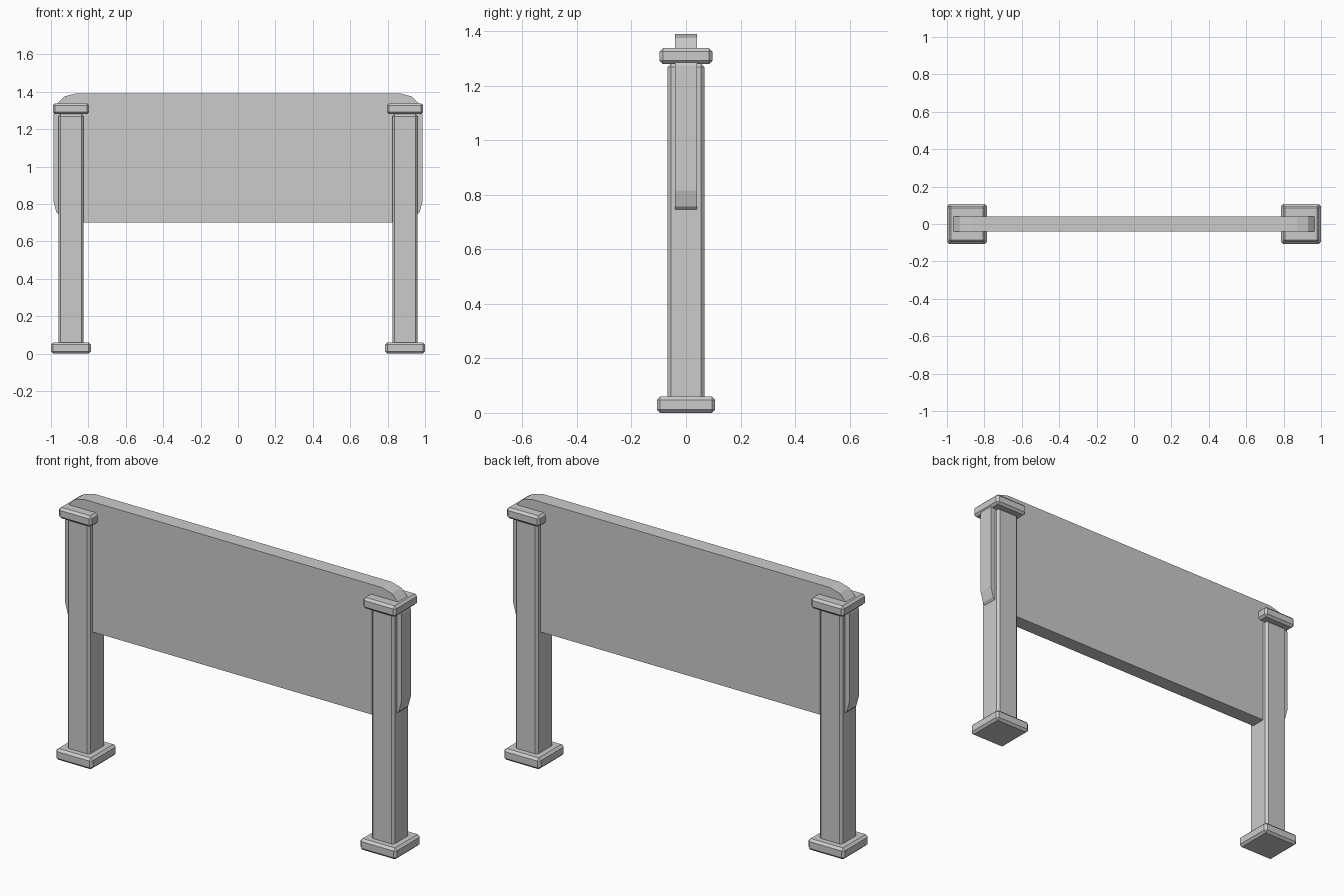
import bpy
from math import sin, cos, pi

old = bpy.data.objects.get("Cube")
if old:
    bpy.data.objects.remove(old, do_unlink=True)

grey = bpy.data.materials.new("light_grey")
grey.use_nodes = True
colour = (0.6, 0.6, 0.6, 1)
grey.diffuse_color = colour
grey.node_tree.nodes["Principled BSDF"].inputs["Base Color"].default_value = colour


def add_mesh(name, verts, faces):
    mesh = bpy.data.meshes.new(name)
    mesh.from_pydata(verts, [], faces)
    mesh.materials.append(grey)
    obj = bpy.data.objects.new(name, mesh)
    bpy.context.collection.objects.link(obj)
    return obj


def prism(name, outline, half_depth):
    """Extrude an x-z outline (counter-clockwise from the front) along y."""
    n = len(outline)
    verts = [(x, y, z) for y in (-half_depth, half_depth) for x, z in outline]
    faces = [tuple(range(n)), tuple(reversed(range(n, 2 * n)))]
    faces += [(i, i + n, (i + 1) % n + n, (i + 1) % n) for i in range(n)]
    return add_mesh(name, verts, faces)


def chamfered_block(name, x, half, z0, z1):
    """Square block with a single-step chamfer on every edge."""
    outline = [(x - half, z0), (x + half, z0), (x + half, z1), (x - half, z1)]
    obj = prism(name, outline, half)
    bevel = obj.modifiers.new("chamfer", "BEVEL")
    bevel.width = 0.012
    bevel.segments = 1
    return obj


# Posts with foot and cap on both sides
for side, x in (("left", 0.893), ("right", -0.893)):
    chamfered_block(side + "_foot", x, 0.107, 0, 0.06)
    chamfered_block(side + "_post", x, 0.067, 0.03, 1.281)
    chamfered_block(side + "_cap", x, 0.097, 1.28, 1.338)

# Panel with faceted round corners
half_x, low, high, radius, steps = 0.987, 0.70, 1.39, 0.115, 3
outline = []
for corner, (sx, z) in enumerate(((-1, low + radius), (1, low + radius),
                                  (1, high - radius), (-1, high - radius))):
    for i in range(steps + 1):
        a = pi + (corner + i / steps) * pi / 2
        outline.append((sx * (half_x - radius) + radius * cos(a), z + radius * sin(a)))
prism("panel", outline, 0.04)
